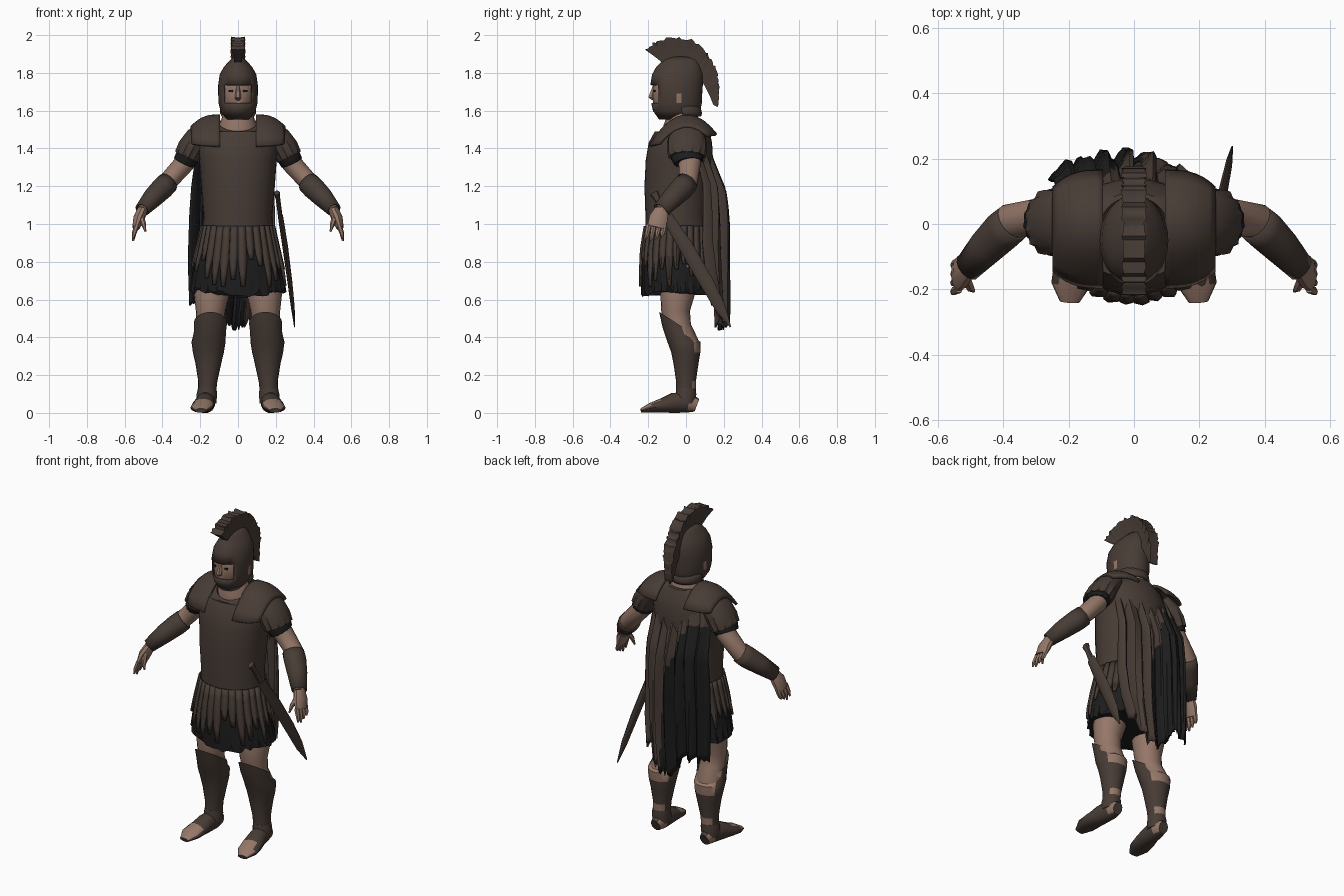
import bpy, bmesh, math, random
from mathutils import Vector

random.seed(4)
cube = bpy.data.objects.get("Cube")
if cube:
    bpy.data.objects.remove(cube)


def material(name, rgb):
    m = bpy.data.materials.new(name)
    m.use_nodes = True
    m.diffuse_color = (*rgb, 1)
    node = m.node_tree.nodes["Principled BSDF"]
    node.inputs["Base Color"].default_value = (*rgb, 1)
    node.inputs["Roughness"].default_value = 0.9
    return m


MATS = [material("dark_leather", (0.064, 0.045, 0.036)),
        material("skin", (0.30, 0.185, 0.14)),
        material("black_cloth", (0.012, 0.012, 0.012))]
LEATHER, SKIN, BLACK = range(3)
parts = []


def skin_rows(name, rows, mat, closed=True, caps=True, rule=None, thick=0, drop=None):
    """Join rows of points with quads; rule picks a colour, drop removes faces."""
    bm = bmesh.new()
    rv = [[bm.verts.new(p) for p in row] for row in rows]
    n = len(rows[0])
    for a, b in zip(rv, rv[1:]):
        for i in range(n if closed else n - 1):
            j = (i + 1) % n
            bm.faces.new((a[i], a[j], b[j], b[i]))
    if closed and caps:
        bm.faces.new(rv[0])
        bm.faces.new(rv[-1])
    bmesh.ops.recalc_face_normals(bm, faces=bm.faces)
    for f in bm.faces:
        f.material_index = mat
        if rule:
            picked = rule(f.calc_center_median(), f.normal)
            f.material_index = mat if picked is None else picked
    if drop:
        gone = [f for f in bm.faces if drop(f.calc_center_median())]
        bmesh.ops.delete(bm, geom=gone, context='FACES')
    me = bpy.data.meshes.new(name)
    bm.to_mesh(me)
    bm.free()
    for m in MATS:
        me.materials.append(m)
    ob = bpy.data.objects.new(name, me)
    bpy.context.collection.objects.link(ob)
    if thick:
        mod = ob.modifiers.new("thickness", 'SOLIDIFY')
        mod.thickness = thick
        mod.offset = 0
    parts.append(ob)


def loft(name, rings, mat, sides=14, upright=False, ref=(0, 1, 0), s=1, ruffle=0, edit=None, **kw):
    """Elliptical rings (x, y, z, ra, rb) along a path; s=-1 mirrors."""
    pts = [Vector(r[:3]) for r in rings]
    rows = []
    for k, r in enumerate(rings):
        t = Vector((0, 0, 1)) if upright else (
            pts[min(k + 1, len(pts) - 1)] - pts[max(k - 1, 0)]).normalized()
        v = Vector(ref)
        v = (v - t * v.dot(t)).normalized()
        u = v.cross(t)
        row = []
        for i in range(sides):
            a = math.tau * i / sides
            w = 1 + (ruffle * (-1) ** i * k / len(rings))
            p = pts[k] + (u * math.cos(a) * r[3] + v * math.sin(a) * r[4]) * w
            if edit:
                edit(p, k)
            row.append((p.x * s, p.y, max(p.z, 0)))
        rows.append(row)
    skin_rows(name, rows, mat, **kw)


def lerp(table, t):
    """Sample evenly spaced rows of a table at t in 0..1."""
    f = min(max(t, 0), 1) * (len(table) - 1)
    i = min(int(f), len(table) - 2)
    return [a + (b - a) * (f - i) for a, b in zip(table[i], table[i + 1])]


# Cuirass with a neckline that dips at the front
def neckline(p, k):
    if k >= 6:
        p.z += .55 * min(0, p.y + .02)


loft("cuirass", [(0, -.045, .95, .188, .168), (0, -.05, 1.05, .183, .165), (0, -.045, 1.2, .195, .175),
                 (0, -.035, 1.34, .205, .178), (0, -.03, 1.43, .215, .168), (0, -.02, 1.49, .19, .145),
                 (0, -.02, 1.545, .125, .118), (0, -.02, 1.548, .108, .104), (0, -.02, 1.53, .1, .096)],
     LEATHER, sides=28, upright=True, edit=neckline)
loft("neck", [(0, -.015, 1.45, .102, .1), (0, -.02, 1.525, .1, .098), (0, -.02, 1.56, .086, .085),
              (0, -.03, 1.66, .07, .075)], SKIN, sides=20, upright=True)

# Skirt: pleated black tunic under hanging leather strips
SKIRT = [(-.045, .99, .184, .166), (-.05, .87, .21, .18), (-.05, .76, .234, .185), (-.045, .62, .25, .188)]


def hem(p, k):
    if k == 3:
        p.z += random.uniform(-.02, .02) + .12 * abs(p.x)


loft("under_tunic", [(0, *r) for r in SKIRT], BLACK, sides=56, upright=True, ruffle=.035, edit=hem)
for i in range(30):
    a = math.tau * i / 30
    length = random.uniform(.5, .9)
    rows = []
    for k in range(6):
        cy, z, rx, ry = lerp(SKIRT, length * k / 5)
        row = []
        for side in (-1, 0, 1):
            b = a + side * (.1 if k < 4 else .07 if k < 5 else .04)
            g = 1.05 - .03 * abs(side) + .01 * (i % 2)
            row.append((rx * g * math.cos(b), cy + ry * g * math.sin(b), z))
        rows.append(row)
    skin_rows(f"skirt_strip_{i + 1}", rows, LEATHER, closed=False, thick=.008)

# Head inside an open-faced helmet
loft("head", [(0, -.06, 1.57, .05, .06), (0, -.06, 1.62, .083, .114), (0, -.06, 1.69, .092, .118),
              (0, -.055, 1.76, .085, .116), (0, -.05, 1.8, .05, .07)], SKIN, sides=20, upright=True)
loft("nose", [(0, -.168, 1.73, .009, .01), (0, -.182, 1.67, .017, .02), (0, -.168, 1.655, .012, .012)],
     SKIN, sides=6, upright=True)
for s, side in ((1, "left"), (-1, "right")):
    loft(f"{side}_eye", [(.037, -.168, 1.70, .014, .006), (.037, -.167, 1.709, .014, .006)],
         BLACK, sides=6, upright=True, s=s)


def face_opening(c):
    wide = .075 if c.z > 1.66 else .05
    return c.y < -.08 and abs(c.x) < wide and 1.63 < c.z < 1.735


def ear_patch(c, n):
    return SKIN if abs(n.x) > .93 and 1.65 < c.z < 1.69 and -.05 < c.y < -.02 else None


HELMET = [(0, -.05, 1.555, .06, .09), (0, -.05, 1.6, .09, .122), (0, -.05, 1.64, .1, .131),
          (0, -.05, 1.69, .102, .133), (0, -.05, 1.735, .102, .136), (0, -.045, 1.79, .094, .132),
          (0, -.04, 1.83, .073, .115), (0, -.03, 1.865, .04, .09), (0, -.03, 1.885, .018, .06)]
loft("helmet", HELMET, LEATHER, sides=32, upright=True, drop=face_opening, rule=ear_patch, thick=.006, caps=False)
loft("neck_guard", [(0, -.03, 1.63, .09, .1), (0, -.02, 1.585, .09, .1), (0, -.015, 1.57, .08, .09)],
     LEATHER, sides=20, upright=True, drop=lambda c: c.y < -.02, thick=.01, caps=False)

# Ragged crest swept from brow to nape: inner y, z then outer y, z
CREST = [(-.12, 1.85, -.215, 1.925), (-.09, 1.86, -.155, 1.975), (-.04, 1.87, -.05, 1.99),
         (.02, 1.86, .03, 1.975), (.05, 1.82, .1, 1.925), (.075, 1.77, .145, 1.86),
         (.1, 1.73, .172, 1.78), (.125, 1.68, .177, 1.70), (.145, 1.63, .168, 1.62)]
rows = []
for k in range(49):
    iy, iz, oy, oz = lerp(CREST, k / 48)
    g = random.uniform(.92, 1.05)
    y, z = iy + (oy - iy) * g, iz + (oz - iz) * g
    w = random.uniform(.03, .04) * (1 if k < 40 else .75)
    my, mz = (iy + y) / 2, (iz + z) / 2
    rows.append([(-.018, iy, iz), (-.023, my, mz), (-w, y, z), (0, y, z - random.uniform(0, .01)),
                 (w, y, z), (.023, my, mz), (.018, iy, iz)])
skin_rows("helmet_crest", rows, LEATHER)


# Limbs, built once and mirrored
def greave_top(p, k):
    if k < 2:
        p.z -= (p.y + .05) * (.65, .35)[k]


def greave_gaps(c, n):
    if n.y > .5 and (.31 < c.z < .46 or c.z < .16):
        return SKIN


def bare_foot(c, n):
    if (c.y < -.16 and n.z > .4) or (c.y > .02 and abs(n.x) > .6):
        return SKIN


for s, side in ((1, "left"), (-1, "right")):
    # Shoulder plate draped over the chest and back
    rows = []
    for i in range(9):
        x = .095 + .15 * i / 8
        row = []
        for j in range(11):
            y = -.015 + (j / 5 - 1) * (.175 - .05 * (i / 8) ** 3)
            z = 1.572 - 4.5 * max(0, x - .13) ** 2 - 4.2 * (y - .005) ** 2
            row.append((x * s, y, z))
        rows.append(row)
    skin_rows(f"{side}_shoulder_plate", rows, LEATHER, closed=False, thick=.016)
    # Pleated sleeve with a dark hem, then the arm
    loft(f"{side}_sleeve", [(.17, 0, 1.5, .05, .085), (.215, .005, 1.455, .066, .1), (.25, .005, 1.4, .071, .102),
                            (.272, .005, 1.355, .066, .095)], LEATHER, sides=26, s=s, ruffle=.08)
    loft(f"{side}_sleeve_hem", [(.255, .005, 1.385, .062, .085), (.272, .008, 1.352, .062, .085),
                                (.285, .012, 1.325, .058, .074)], BLACK, sides=26, s=s, ruffle=.06)
    loft(f"{side}_arm", [(.22, .01, 1.45, .05, .06), (.285, .02, 1.32, .054, .06), (.38, .01, 1.215, .05, .052),
                         (.45, -.065, 1.14, .043, .045), (.508, -.13, 1.07, .027, .036)], SKIN, s=s)
    loft(f"{side}_bracer", [(.37, .005, 1.22, .054, .058), (.4, -.02, 1.19, .056, .06),
                            (.45, -.07, 1.14, .05, .053), (.508, -.133, 1.075, .035, .042)],
         LEATHER, s=s, caps=False, thick=.008)
    loft(f"{side}_palm", [(.505, -.128, 1.075, .028, .038), (.525, -.145, 1.03, .03, .052),
                          (.54, -.158, .98, .02, .05)], SKIN, sides=10, s=s)
    for f in range(4):
        y = -.197 + .027 * f
        loft(f"{side}_finger_{f + 1}", [(.535, y, .995, .014, .015), (.55, y - .008, .95, .012, .013),
                                        (.555, y - .015, .91 + .012 * abs(f - 1), .005, .006)],
             SKIN, sides=6, s=s)
    loft(f"{side}_thumb", [(.515, -.165, 1.045, .017, .017), (.5, -.195, 1.0, .013, .013),
                           (.49, -.205, .96, .005, .005)], SKIN, sides=6, s=s)
    # Leg, greave and sandal
    loft(f"{side}_leg", [(.125, -.03, .78, .1, .1), (.14, -.045, .62, .092, .09), (.145, -.055, .54, .078, .076),
                         (.147, -.045, .47, .072, .071), (.155, -.012, .39, .078, .076), (.157, 0, .28, .062, .06),
                         (.16, 0, .17, .043, .045), (.163, 0, .07, .042, .048)], SKIN, sides=20, upright=True, s=s)
    loft(f"{side}_greave", [(.146, -.052, .475, .088, .09), (.149, -.037, .43, .085, .088), (.156, -.01, .375, .09, .088),
                            (.157, -.001, .32, .082, .077), (.157, 0, .26, .068, .066), (.16, 0, .17, .051, .053),
                            (.163, 0, .12, .048, .052)],
         LEATHER, sides=20, upright=True, s=s, caps=False, edit=greave_top, rule=greave_gaps)
    loft(f"{side}_ankle_strap", [(.163, 0, .13, .049, .053), (.165, 0, .1, .054, .056), (.166, -.005, .05, .052, .057)],
         LEATHER, upright=True, s=s)
    loft(f"{side}_foot", [(.165, .058, .04, .03, .036), (.165, .01, .058, .046, .058), (.175, -.07, .052, .052, .054),
                          (.185, -.13, .038, .06, .038), (.193, -.185, .027, .06, .027), (.197, -.238, .012, .03, .012)],
         LEATHER, ref=(0, 0, 1), s=s, rule=bare_foot)

# Cape: deep folds, left edge, right edge, depth, then wrap on each side
DRAPE = [(.17, -.19, .1, .07, .06), (.18, -.22, .145, .08, .05), (.185, -.24, .2, .1, .04),
         (.19, -.25, .212, .11, .05), (.19, -.255, .212, .11, .05), (.18, -.255, .212, .09, .05),
         (.15, -.25, .212, .06, .05)]
cols, steps = 60, 24
jag = [random.uniform(-.025, .025) for _ in range(cols + 1)]
rows = []
for k in range(steps + 1):
    t = k / steps
    left, right, back, wrap_left, wrap_right = lerp(DRAPE, t)
    row = []
    for i in range(cols + 1):
        u = 2 * i / cols - 1
        x = right + (left - right) * i / cols
        bottom = .455 + .13 * min(1, (abs(x) / .12) ** 2) + jag[i]
        fold = .022 * min(1, t * 2.5) * (math.sin(u * 21 + t) + .5 * math.sin(u * 37))
        wrap = (wrap_left if u > 0 else wrap_right) * abs(u) ** 2.5
        row.append((x + fold * .3, back - wrap + fold - .015, 1.52 + (bottom - 1.52) * t))
    rows.append(row)


def black_fold(c, n):
    if c.z < 1.38 and c.x < .03 - .3 * max(0, c.z - .95):
        return BLACK


skin_rows("cape", rows, LEATHER, closed=False, thick=.01, rule=black_fold)

# Sheathed sword on the left hip
EDGE = dict(ref=(1, 0, 0), sides=8)
loft("sword_sheath", [(.225, -.1, 1.04, .03, .014), (.25, 0, .88, .038, .015), (.275, .11, .69, .037, .013),
                      (.29, .18, .56, .03, .01), (.3, .235, .455, .004, .003)], LEATHER, **EDGE)
loft("sword_grip", [(.206, -.17, 1.165, .024, .016), (.212, -.15, 1.13, .017, .012),
                    (.224, -.1, 1.04, .02, .012)], LEATHER, **EDGE)

# Smooth shading with sharp edges kept
bpy.ops.object.select_all(action='DESELECT')
for ob in parts:
    ob.select_set(True)
bpy.context.view_layer.objects.active = parts[0]
bpy.ops.object.shade_smooth_by_angle(angle=math.radians(42))
